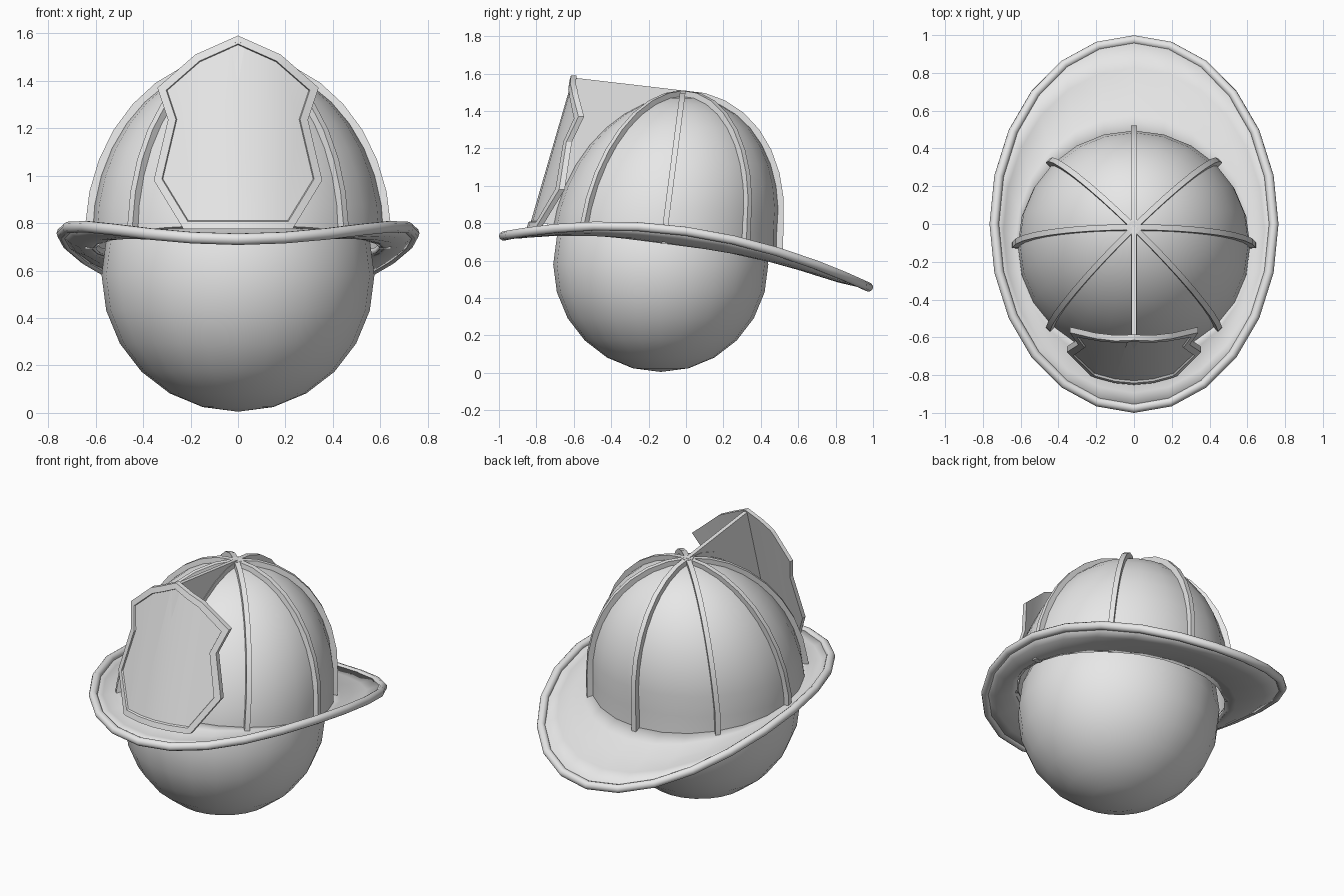
import bpy, bmesh, math
from math import sin, cos, pi, radians
from mathutils import Vector

cube = bpy.data.objects.get("Cube")
if cube:
    bpy.data.objects.remove(cube, do_unlink=True)

grey = bpy.data.materials.new("plain grey")
grey.use_nodes = True
grey.diffuse_color = (0.8, 0.8, 0.8, 1)
grey.node_tree.nodes["Principled BSDF"].inputs["Base Color"].default_value = (0.8, 0.8, 0.8, 1)

SEGMENTS = 24


def finish(bm, name, angle=35):
    """Turn a bmesh into a smooth object that keeps its hard edges."""
    bmesh.ops.recalc_face_normals(bm, faces=bm.faces)
    mesh = bpy.data.meshes.new(name)
    bm.to_mesh(mesh)
    bm.free()
    mesh.materials.append(grey)
    mesh.shade_smooth()
    mesh.set_sharp_from_angle(angle=radians(angle))
    obj = bpy.data.objects.new(name, mesh)
    bpy.context.collection.objects.link(obj)
    return obj


def bridge(bm, rings):
    """Join successive closed rings of vertices with quads."""
    for a, b in zip(rings, rings[1:]):
        n = len(a)
        for i in range(n):
            j = (i + 1) % n
            bm.faces.new((a[i], a[j], b[j], b[i]))


def shell_point(turn, rise, grow=0.0):
    """Point on the dome, which leans back as it rises."""
    height = (0.73 + grow) * sin(rise)
    reach = cos(rise)
    return Vector(((0.615 + grow) * reach * cos(turn),
                   -0.115 + 0.13 * height + (0.602 + grow) * reach * sin(turn),
                   0.75 + height))


def brim_inner_z(y):
    return 0.69 - 0.13 * y


def skirt_point(turn, grow=0.0):
    """Point below the dome's widest ring, just under the brim."""
    p = shell_point(turn, 0, grow)
    p.z = min(0.745, brim_inner_z(p.y) - 0.015)
    return p


def rim_point(turn):
    x, y = 0.74 * cos(turn), 0.975 * sin(turn)
    return Vector((x, y, 0.757 - 0.14 * y - 0.17 * y * y))


turns = [2 * pi * i / SEGMENTS for i in range(SEGMENTS)]

# Head: a plain ball
bm = bmesh.new()
bmesh.ops.create_uvsphere(bm, u_segments=SEGMENTS, v_segments=12, radius=0.575)
bmesh.ops.translate(bm, verts=bm.verts, vec=(0, -0.135, 0.58))
finish(bm, "head")

# Dome, with a skirt reaching down to the brim
bm = bmesh.new()
rings = [[bm.verts.new(skirt_point(t)) for t in turns]]
for k in range(9):
    rings.append([bm.verts.new(shell_point(t, k * pi / 18)) for t in turns])
bridge(bm, rings)
top = bm.verts.new(shell_point(0, pi / 2))
for i in range(SEGMENTS):
    bm.faces.new((rings[-1][i], rings[-1][(i + 1) % SEGMENTS], top))
finish(bm, "dome")

# Brim, a dished sheet from the dome out to the rim
bm = bmesh.new()
rings = []
for s in (0, 0.2, 0.45, 0.7, 1):
    ring = []
    for turn in turns:
        inner = shell_point(turn, 0, -0.015)
        inner.z = brim_inner_z(inner.y)
        p = inner.lerp(rim_point(turn), s)
        p.z -= 0.02 * sin(pi * s)
        ring.append(bm.verts.new(p))
    rings.append(ring)
bridge(bm, rings)
brim = finish(bm, "brim", 50)
solid = brim.modifiers.new("thickness", "SOLIDIFY")
solid.thickness = 0.025
solid.offset = 0

# Rolled edge of the brim
curve = bpy.data.curves.new("brim_rim", "CURVE")
curve.dimensions = "3D"
curve.bevel_depth = 0.025
curve.bevel_resolution = 3
spline = curve.splines.new("POLY")
spline.points.add(SEGMENTS - 1)
for point, turn in zip(spline.points, turns):
    point.co = (*rim_point(turn), 1)
spline.use_cyclic_u = True
curve.materials.append(grey)
bpy.context.collection.objects.link(bpy.data.objects.new("brim_rim", curve))

# Eight ribs running from the brim up to the crown
for r in range(8):
    turn = r * pi / 4
    side = Vector((-sin(turn), cos(turn), 0)) * 0.015
    path = [(skirt_point(turn, -0.02), skirt_point(turn, 0.03))]
    for k in range(9):
        rise = radians(3 + 87 * k / 8)
        path.append((shell_point(turn, rise, -0.02), shell_point(turn, rise, 0.03)))
    bm = bmesh.new()
    rings = [[bm.verts.new(p) for p in (low - side, high - side, high + side, low + side)]
             for low, high in path]
    bridge(bm, rings)
    bm.faces.new(rings[0])
    bm.faces.new(rings[-1])
    finish(bm, f"rib_{r + 1}", 30)

# Crown hub where the ribs meet
bm = bmesh.new()
bmesh.ops.create_cone(bm, cap_ends=True, segments=8, radius1=0.035, radius2=0.035, depth=0.04)
bmesh.ops.translate(bm, verts=bm.verts, vec=(0, -0.017, 1.488))
finish(bm, "crown_hub")

# Front shield: half outline, mirrored, then inset and bent round
half = [(0.23, 0.775), (0.355, 0.98), (0.295, 1.235), (0.34, 1.37), (0.18, 1.51)]
outline = half + [(0, 1.59)] + [(-x, z) for x, z in reversed(half)]
bm = bmesh.new()
bm.faces.new([bm.verts.new((x, 0, z)) for x, z in outline])
for x in (-0.2, -0.1, 0, 0.1, 0.2):
    bmesh.ops.bisect_plane(bm, geom=bm.verts[:] + bm.edges[:] + bm.faces[:],
                           plane_co=(x, 0, 0), plane_no=(1, 0, 0))
bmesh.ops.recalc_face_normals(bm, faces=bm.faces)
front = bm.faces[:]
if front[0].normal.y > 0:
    bmesh.ops.reverse_faces(bm, faces=front)
# Back and side walls
back = bmesh.ops.duplicate(bm, geom=bm.verts[:] + bm.edges[:] + front)
back_faces = [g for g in back["geom"] if isinstance(g, bmesh.types.BMFace)]
back_verts = [g for g in back["geom"] if isinstance(g, bmesh.types.BMVert)]
bmesh.ops.translate(bm, verts=back_verts, vec=(0, 0.03, 0))
bmesh.ops.reverse_faces(bm, faces=back_faces)
bmesh.ops.bridge_loops(bm, edges=[e for e in bm.edges if e.is_boundary])
# Raised border round a sunken panel
bmesh.ops.inset_region(bm, faces=front, thickness=0.032, use_even_offset=True)
bmesh.ops.inset_region(bm, faces=front, thickness=0.004, use_even_offset=True)
panel = {v for f in front for v in f.verts}
for v in bm.verts:
    if v in panel:
        v.co.y = 0.012
    v.co.y += -0.85 + 0.29 * (v.co.z - 0.78) + 0.9 * v.co.x ** 2
finish(bm, "front_shield", 28)

# Fin bracing the shield against the dome
bm = bmesh.new()
profile = [(0, 1.508), (-0.6, 1.578), (-0.825, 0.8), (-0.6, 0.8), (-0.3, 1.3)]
sides = [[bm.verts.new((x, y, z)) for y, z in profile] for x in (-0.012, 0.012)]
bridge(bm, sides)
for ring in sides:
    bm.faces.new(ring)
finish(bm, "shield_fin")
